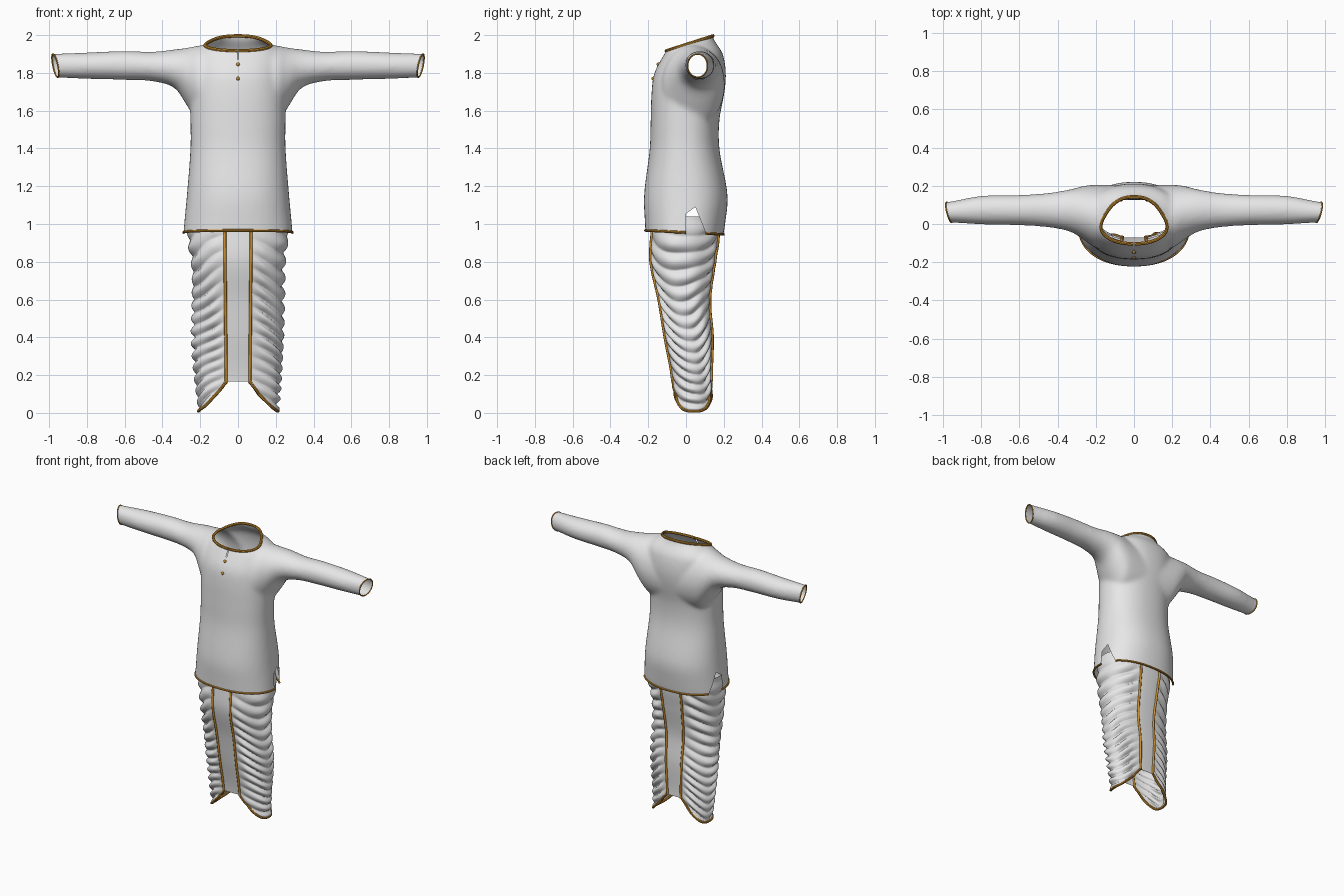
import bpy, bmesh, math
from mathutils import Vector
from mathutils.bvhtree import BVHTree

if "Cube" in bpy.data.objects:
    bpy.data.objects.remove(bpy.data.objects["Cube"])


def material(name, color):
    m = bpy.data.materials.new(name)
    m.use_nodes = True
    m.diffuse_color = color
    bsdf = next(n for n in m.node_tree.nodes if n.type == 'BSDF_PRINCIPLED')
    bsdf.inputs["Base Color"].default_value = color
    bsdf.inputs["Roughness"].default_value = 0.8
    return m


WHITE = material("white cloth", (0.8, 0.8, 0.8, 1))
GOLD = material("gold trim", (0.6, 0.28, 0.03, 1))


def add_object(name, data, mat):
    ob = bpy.data.objects.new(name, data)
    bpy.context.scene.collection.objects.link(ob)
    data.materials.append(mat)
    return ob


def from_bmesh(name, bm, mat):
    me = bpy.data.meshes.new(name)
    for f in bm.faces:
        f.smooth = True
    bm.to_mesh(me)
    return add_object(name, me, mat)


def sample(table, t):
    """Smooth (Catmull-Rom style) lookup of the row at t."""
    n = len(table)
    i = max(k for k in range(n - 1) if k == 0 or table[k][0] <= t)
    a, b = table[i], table[i + 1]
    p, q = table[max(i - 1, 0)], table[min(i + 2, n - 1)]
    h = b[0] - a[0]
    u = min(max((t - a[0]) / h, 0), 1)
    out = []
    for k in range(1, len(a)):
        ma = (b[k] - p[k]) / (b[0] - p[0]) * h
        mb = (q[k] - a[k]) / (q[0] - a[0]) * h
        out.append((2*u**3 - 3*u*u + 1) * a[k] + (u**3 - 2*u*u + u) * ma
                   + (3*u*u - 2*u**3) * b[k] + (u**3 - u*u) * mb)
    return out


def spow(v, n):
    return math.copysign(abs(v) ** (2 / n), v)


def loft(bm, rows):
    """Closed tube with capped ends through rings of points."""
    rings = [[bm.verts.new(p) for p in r] for r in rows]
    n = len(rings[0])
    for a, b in zip(rings, rings[1:]):
        for i in range(n):
            j = (i + 1) % n
            bm.faces.new((a[i], a[j], b[j], b[i]))
    bm.faces.new(rings[0][::-1])
    bm.faces.new(rings[-1])


ANGLES = [math.tau * i / 48 for i in range(48)]

# Tunic body: height, half width, front y, back y
BODY = [(0.88, .295, -.21, .187), (1.0, .285, -.217, .207), (1.15, .271, -.222, .22),
        (1.4, .252, -.192, .177), (1.55, .252, -.187, .177), (1.7, .255, -.182, .204),
        (1.8, .25, -.167, .211), (1.9, .24, -.115, .195), (1.95, .185, -.083, .165),
        (1.975, .13, -.076, .147), (2.06, .115, -.07, .135)]
# Sleeves: distance from centre, bottom z, top z, front y, back y
SLEEVE = [(0, 1.5, 1.93, -.14, .2), (.2, 1.53, 1.945, -.125, .205), (.26, 1.61, 1.934, -.085, .2),
          (.33, 1.715, 1.925, -.042, .182), (.45, 1.755, 1.912, -.017, .162),
          (.6, 1.763, 1.916, -.007, .152), (.8, 1.768, 1.908, -.002, .147),
          (.97, 1.776, 1.902, .008, .116), (1.04, 1.778, 1.9, .01, .11)]

bm = bmesh.new()
rows = []
for k in range(61):
    z = 0.88 + 1.18 * k / 60
    w, yf, yb = sample(BODY, z)
    rows.append([(w * spow(math.cos(a), 2.25), (yf + yb) / 2 + (yb - yf) / 2 * spow(math.sin(a), 2.25), z)
                 for a in ANGLES])
loft(bm, rows)
rows = []
for k in range(-52, 53):
    x = k / 50
    zb, zt, yf, yb = sample(SLEEVE, abs(x))
    rows.append([(x, (yf + yb) / 2 + (yb - yf) / 2 * math.cos(a), (zb + zt) / 2 + (zt - zb) / 2 * math.sin(a))
                 for a in ANGLES])
loft(bm, rows)
bmesh.ops.recalc_face_normals(bm, faces=bm.faces)
source = from_bmesh("tunic_source", bm, WHITE)
bm.free()

# Fuse body and sleeves into one cloth surface
rm = source.modifiers.new("fuse", 'REMESH')
rm.mode, rm.voxel_size = 'VOXEL', 0.012
sm = source.modifiers.new("soften", 'SMOOTH')
sm.factor, sm.iterations = 0.5, 10
dg = bpy.context.evaluated_depsgraph_get()
fused = bpy.data.meshes.new_from_object(source.evaluated_get(dg))
bpy.data.objects.remove(source)
bm = bmesh.new()
bm.from_mesh(fused)


def cut(co, no, where=None, **clear):
    faces = [f for f in bm.faces if where is None or where(f.calc_center_median())]
    geom = set(faces)
    for f in faces:
        geom.update(f.edges)
        geom.update(f.verts)
    bmesh.ops.bisect_plane(bm, geom=list(geom), plane_co=co, plane_no=no, **clear)


def remove_faces(test):
    doomed = [f for f in bm.faces if test(f.calc_center_median())]
    bmesh.ops.delete(bm, geom=doomed, context='FACES')


# Open hem, neck and cuffs
cut((0, 0, .955), (0, .05, 1), clear_inner=True)
cut((0, .03, 1.96), (0, -.32, 1), clear_outer=True)
for s in (1, -1):
    cut((s * .967, .06, 1.84), (s, -.25, -.2), clear_outer=True)


# Side vents and front neck slit
def near_vent(c):
    return abs(c.x) > .18 and c.z < 1.14 and -.04 < c.y < .15


def near_slit(c):
    return abs(c.x) < .03 and c.z > 1.85 and c.y < 0


VENT = [((0, 0, 1), (0, 1, 0)), ((0, .05, 1.09), (0, -.15, -.06)), ((0, 0, 1.055), (0, .035, -.05))]
for co, no in VENT:
    cut(co, no, near_vent)
for s in (1, -1):
    cut((s * .003, 0, 0), (1, 0, 0), near_slit)
remove_faces(lambda c: near_vent(c) and all((c - Vector((c.x, *co[1:]))).dot(Vector(no)) > 0 for co, no in VENT))
remove_faces(lambda c: near_slit(c) and abs(c.x) < .003 and c.z > 1.87)
from_bmesh("tunic", bm, WHITE)


def tube(name, curve, radius):
    curve.dimensions = '3D'
    curve.bevel_depth, curve.bevel_resolution = radius, 2
    curve.use_fill_caps = True


def edge_trim(name, bm, keep, radius):
    """Piping that follows the open edges chosen by keep."""
    edges = [e for e in bm.edges if e.is_boundary and all(keep(v.co) for v in e.verts)]
    verts = list({v for e in edges for v in e.verts})
    index = {v: i for i, v in enumerate(verts)}
    t = bmesh.new()
    nv = [t.verts.new(v.co) for v in verts]
    for e in edges:
        t.edges.new([nv[index[v]] for v in e.verts])
    bmesh.ops.remove_doubles(t, verts=t.verts, dist=.005)
    ob = from_bmesh(name, t, GOLD)
    t.free()
    bpy.ops.object.select_all(action='DESELECT')
    ob.select_set(True)
    bpy.context.view_layer.objects.active = ob
    bpy.ops.object.convert(target='CURVE')
    tube(name, ob.data, radius)
    if not ob.data.materials:
        ob.data.materials.append(GOLD)


edge_trim("tunic_hem_trim", bm, lambda c: abs(c.z - .955 + .05 * c.y) < .003, .007)
edge_trim("collar_trim", bm, lambda c: abs(c.z - 1.96 - .32 * (c.y - .03)) < .003, .009)
edge_trim("left_cuff_trim", bm, lambda c: c.x > .9, .004)
edge_trim("right_cuff_trim", bm, lambda c: c.x < -.9, .004)

# Buttons on the chest
tree = BVHTree.FromBMesh(bm)
for i, z in enumerate((1.845, 1.77)):
    hit = tree.ray_cast(Vector((.006, -1, z)), Vector((0, 1, 0)))[0]
    b = bmesh.new()
    bmesh.ops.create_uvsphere(b, u_segments=10, v_segments=6, radius=.01)
    bmesh.ops.translate(b, verts=b.verts, vec=(0, hit.y, z))
    from_bmesh(f"button_{i + 1}", b, GOLD)
    b.free()
bm.free()

# Draped trousers: height, half width, front y, back y
DRAPE = [(0, .205, -.06, .145), (.2, .225, -.075, .135), (.4, .238, -.112, .14), (.6, .238, -.145, .127),
         (.8, .243, -.188, .155), (.95, .265, -.182, .175), (1.06, .26, -.17, .165)]
N = 2.3
TOP = 1.04


def hem(a):
    s = abs(spow(math.sin(a), N))
    return .009 + .158 * (1 - max(s - .27, 0) / .73) ** 1.3


def drape_point(a, z, lift=0):
    w, yf, yb = sample(DRAPE, z)
    s = abs(spow(math.sin(a), N))
    # swags hang lowest at the outer side and fade out at the centre panels
    mask = min(max((s * w - .065) / .07, 0), 1)
    u = z + .12 * s ** 1.5 + .012 * math.sin(3 * a + 7 * z)
    wave = abs(math.sin(math.pi * (20 * u - 4.5 * u * u))) - .5
    bulge = lift + .024 * mask * wave * (.8 + .3 * math.sin(5 * a + 9 * z)) * min(1, (TOP - z) * 6)
    return Vector(((w + bulge) * spow(math.sin(a), N),
                   (yf + yb) / 2 - ((yb - yf) / 2 + bulge) * spow(math.cos(a), N), z))


ROWS, COLS = 150, 160
bm = bmesh.new()
grid = []
for j in range(ROWS + 1):
    ring = []
    for i in range(COLS):
        a = math.tau * (i + .5) / COLS
        h = hem(a)
        ring.append(bm.verts.new(drape_point(a, h + (TOP - h) * j / ROWS)))
    grid.append(ring)
for lo, hi in zip(grid, grid[1:]):
    for i in range(COLS):
        k = (i + 1) % COLS
        bm.faces.new((lo[i], lo[k], hi[k], hi[i]))
from_bmesh("draped_trousers", bm, WHITE)
edge_trim("left_leg_hem_trim", bm, lambda c: c.z < .3 and c.x > .055, .008)
edge_trim("right_leg_hem_trim", bm, lambda c: c.z < .3 and c.x < -.055, .008)
bm.free()

# Gold borders of the front and back centre panels
for face, low, high in (("front", .062, .07), ("back", .052, .082)):
    for side, s in (("left", 1), ("right", -1)):
        name = f"{face}_panel_{side}_border"
        cu = bpy.data.curves.new(name, 'CURVE')
        sp = cu.splines.new('POLY')
        sp.points.add(40)
        for k, p in enumerate(sp.points):
            z = .168 + .85 * k / 40
            a = math.asin(((low + (high - low) * k / 40) / sample(DRAPE, z)[0]) ** (N / 2))
            a = s * (a if face == "front" else math.pi - a)
            p.co = (*drape_point(a, z, .002), 1)
        tube(name, cu, .008)
        add_object(name, cu, GOLD)
